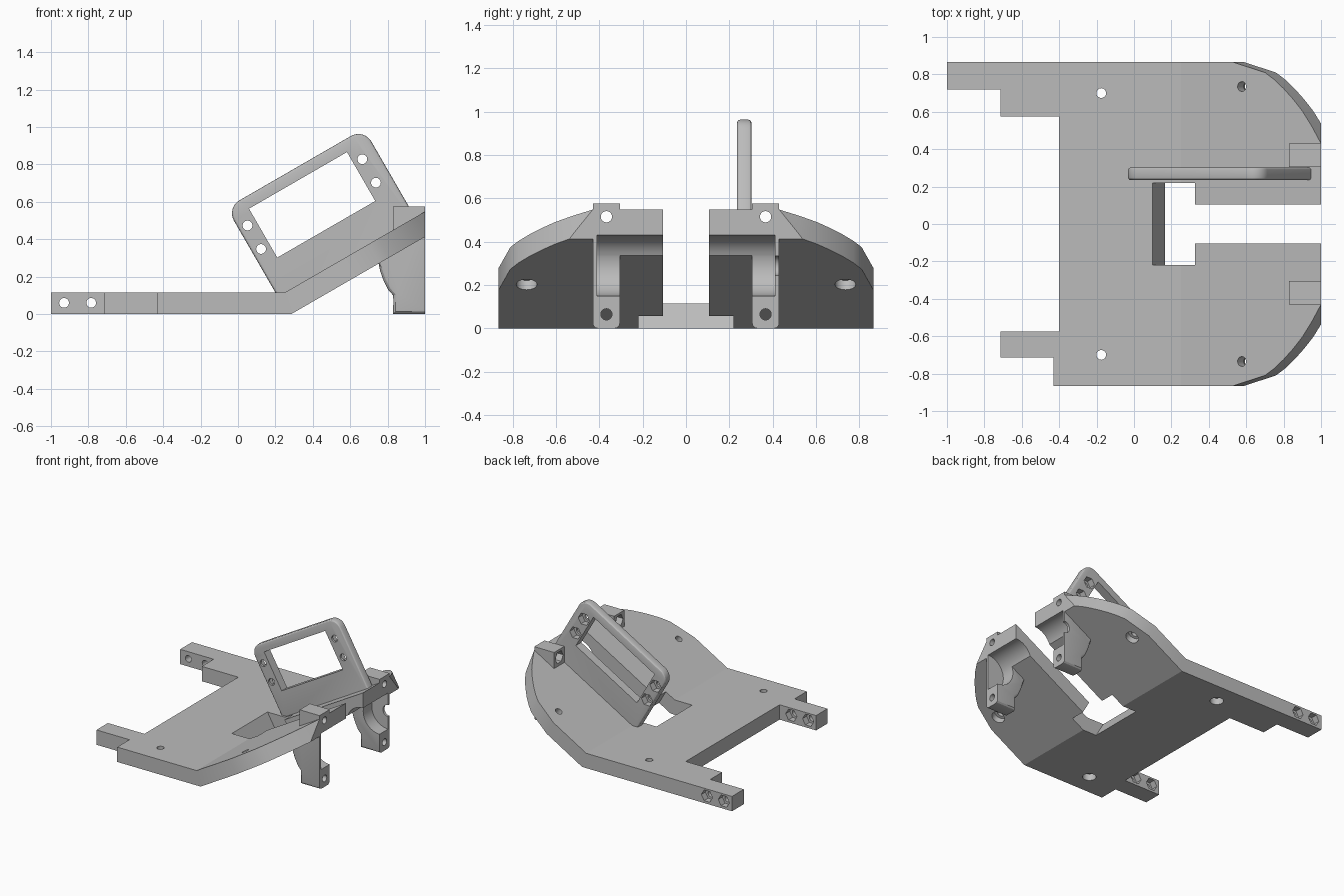
import bpy, bmesh
from math import cos, sin, pi, radians
from mathutils import Vector

old = bpy.data.objects.get("Cube")
if old:
    bpy.data.objects.remove(old)

grey = bpy.data.materials.new("plain grey")
grey.use_nodes = True
grey.diffuse_color = (0.5, 0.5, 0.5, 1)
grey.node_tree.nodes["Principled BSDF"].inputs["Base Color"].default_value = (0.5, 0.5, 0.5, 1)

X, Y, Z = Vector((1, 0, 0)), Vector((0, 1, 0)), Vector((0, 0, 1))
TILT = radians(30)
U = Vector((cos(TILT), 0, sin(TILT)))     # along the ramp
N = Vector((-sin(TILT), 0, cos(TILT)))    # out of the ramp
RAMP = Vector((0.25, 0, 0.115))           # fold line on the top face


def prism(name, pts, a, b, axis, lo, hi, origin=Vector()):
    """Extrude a 2D profile in the a-b plane along axis from lo to hi."""
    bm = bmesh.new()
    ends = [[bm.verts.new(origin + a * p + b * q + axis * t) for p, q in pts] for t in (lo, hi)]
    bm.faces.new(ends[0])
    bm.faces.new(ends[1])
    n = len(pts)
    for i in range(n):
        j = (i + 1) % n
        bm.faces.new((ends[0][i], ends[0][j], ends[1][j], ends[1][i]))
    bmesh.ops.recalc_face_normals(bm, faces=bm.faces)
    mesh = bpy.data.meshes.new(name)
    bm.to_mesh(mesh)
    bm.free()
    mesh.materials.append(grey)
    ob = bpy.data.objects.new(name, mesh)
    bpy.context.collection.objects.link(ob)
    return ob


def rect(p0, p1, q0, q1):
    return [(p0, q0), (p1, q0), (p1, q1), (p0, q1)]


def cut(ob, cutter):
    """Subtract the cutter, apply the result and drop the cutter."""
    mod = ob.modifiers.new("cut", 'BOOLEAN')
    mod.operation, mod.solver, mod.object = 'DIFFERENCE', 'EXACT', cutter
    deps = bpy.context.evaluated_depsgraph_get()
    mesh = bpy.data.meshes.new_from_object(ob.evaluated_get(deps))
    ob.modifiers.clear()
    ob.data = mesh
    bpy.data.objects.remove(cutter)


def drill(ob, centre, axis, radius, lo, hi, sides=24):
    a = (Y if abs(axis.y) < 0.5 else X).copy()
    b = axis.cross(a)
    ring = [(radius * cos(2 * pi * i / sides), radius * sin(2 * pi * i / sides)) for i in range(sides)]
    cut(ob, prism("cutter", ring, a, b, axis, lo, hi, Vector(centre)))


def bolt(ob, centre, axis, length, sides=6):
    """Through hole with a nut pocket; centre lies on the pocket face, axis points outward."""
    drill(ob, centre, axis, 0.026, -length, 0.1)
    drill(ob, centre, axis, 0.048, -0.05, 0.1, sides)


def round_edges(ob, test, width, segments=3):
    bm = bmesh.new()
    bm.from_mesh(ob.data)
    edges = [e for e in bm.edges if test(e)]
    bmesh.ops.bevel(bm, geom=edges, offset=width, segments=segments, profile=0.5, affect='EDGES')
    bm.to_mesh(ob.data)
    bm.free()


def finish(ob):
    bpy.ops.object.select_all(action='DESELECT')
    ob.select_set(True)
    bpy.context.view_layer.objects.active = ob
    bpy.ops.object.shade_smooth_by_angle(angle=radians(25))


# Base plate: flat deck folding up into a ramp
side = [(-1, 0), (0.285, 0), (1, 0.413), (1, 0.548), (0.25, 0.115), (-1, 0.115)]
plate = prism("base_plate", side, X, Z, Y, -0.865, 0.865)

# Rear arms left over after trimming the deck
for area in (rect(-1.2, -0.4, -0.575, 0.575), rect(-1.2, -0.713, -1, 0.72),
             rect(-1.2, -0.43, -1, -0.715)):
    cut(plate, prism("cutter", area, X, Y, Z, -0.1, 0.3))

# Rounded ramp corners, cut square to the ramp
curve = [(0.5, 0.875), (0.7, 0.81), (0.75, 0.772), (0.8, 0.724), (0.85, 0.668),
         (0.9, 0.604), (0.95, 0.523), (1, 0.43)]
outside = [((x - 0.25) / cos(TILT), y) for x, y in curve + [(1.4, 0.43), (1.4, 1), (0.5, 1)]]
for s in (1, -1):
    cut(plate, prism("cutter", [(u, s * y) for u, y in outside], U, Y, N, -0.3, 0.2, RAMP))

# Central slot: wide pocket and narrow channel open to the ramp end
wide, narrow = 0.218, 0.105
c = cos(TILT)
opening = [(0.1, -wide), (0.325, -wide), (0.325, -narrow), (1.4, -narrow),
           (1.4, narrow), (0.325, narrow), (0.325, wide), (0.1, wide)]
slot = []
for x, y in opening:
    # follow the deck before the fold and the ramp after it
    z = max(0, (x - 0.25) * U.z / c)
    p = Vector((x - 0.25, y, z))
    slot.append((p.dot(U), p.dot(N), y))
start = slot[0]
slot_pts = []
for u, n, y in slot:
    # slide the wall points square to the ramp
    slot_pts.append((u, y))
cut(plate, prism("cutter", slot_pts, U, Y, N, -0.35, 0.3, RAMP))

# Plate holes
for s in (1, -1):
    bolt(plate, (-0.175, s * 0.7, 0), -Z, 0.3, 24)
    bolt(plate, (0.635, s * 0.735, 0.202), -N, 0.3, 24)
for x in (-0.93, -0.785):
    bolt(plate, (x, 0.865, 0.06), Y, 0.2)
for x in (-0.645, -0.5):
    bolt(plate, (x, -0.575, 0.06), Y, 0.139)

# Shaft clamps under the ramp end
leg = [(1, 0), (0.83, 0), (0.83, 0.1), (0.803, 0.13), (0.778, 0.18), (0.76, 0.23),
       (0.752, 0.27), (0.752, 0.3), (0.83, 0.4), (0.83, 0.575), (1, 0.575)]


def lower_rim(e):
    a, b = (v.co for v in e.verts)
    mid = (a + b) / 2
    return abs(a.y - b.y) < 0.001 and mid.z < 0.26 and mid.x < 0.99


for s, label in ((1, "left"), (-1, "right")):
    lo, hi = sorted((s * 0.305, s * 0.43))
    clamp = prism(label + "_clamp", leg, X, Z, Y, lo, hi)
    round_edges(clamp, lower_rim, 0.025)
    for part in (plate, clamp):
        drill(part, (1, s * 0.25, 0.29), Y, 0.14, -0.16, 0.16, 40)
    if s > 0:
        drill(clamp, (1, 0.42, 0.29), Y, 0.045, -0.05, 0.05)
    for z in (0.065, 0.515):
        for part in (clamp, plate):
            bolt(part, (0.83, s * 0.367, z), -X, 0.3)
    finish(clamp)

# Tilted mounting frame with rounded top corners
FOOT = Vector((0.2, 0, 0.115))
W, H, R = 0.848, 0.523, 0.08
outline = [(0, -0.05), (W, -0.05)]
for cx, first in ((W - R, 0), (R, pi / 2)):
    for i in range(9):
        t = first + i * pi / 16
        outline.append((cx + R * cos(t), H - R + R * sin(t)))
frame = prism("mounting_frame", outline, U, N, Y, 0.235, 0.302, FOOT)
round_edges(frame, lambda e: abs(e.verts[0].co.y - e.verts[1].co.y) < 0.001
            and max((v.co - FOOT).dot(N) for v in e.verts) > 0, 0.015)
cut(frame, prism("cutter", rect(0.102, 0.707, 0.157, 0.459), U, N, Y, 0.1, 0.4, FOOT))
for u in (0.05, 0.759):
    for v in (0.24, 0.385):
        bolt(frame, FOOT + U * u + N * v + Y * 0.302, Y, 0.2)

finish(frame)
finish(plate)
